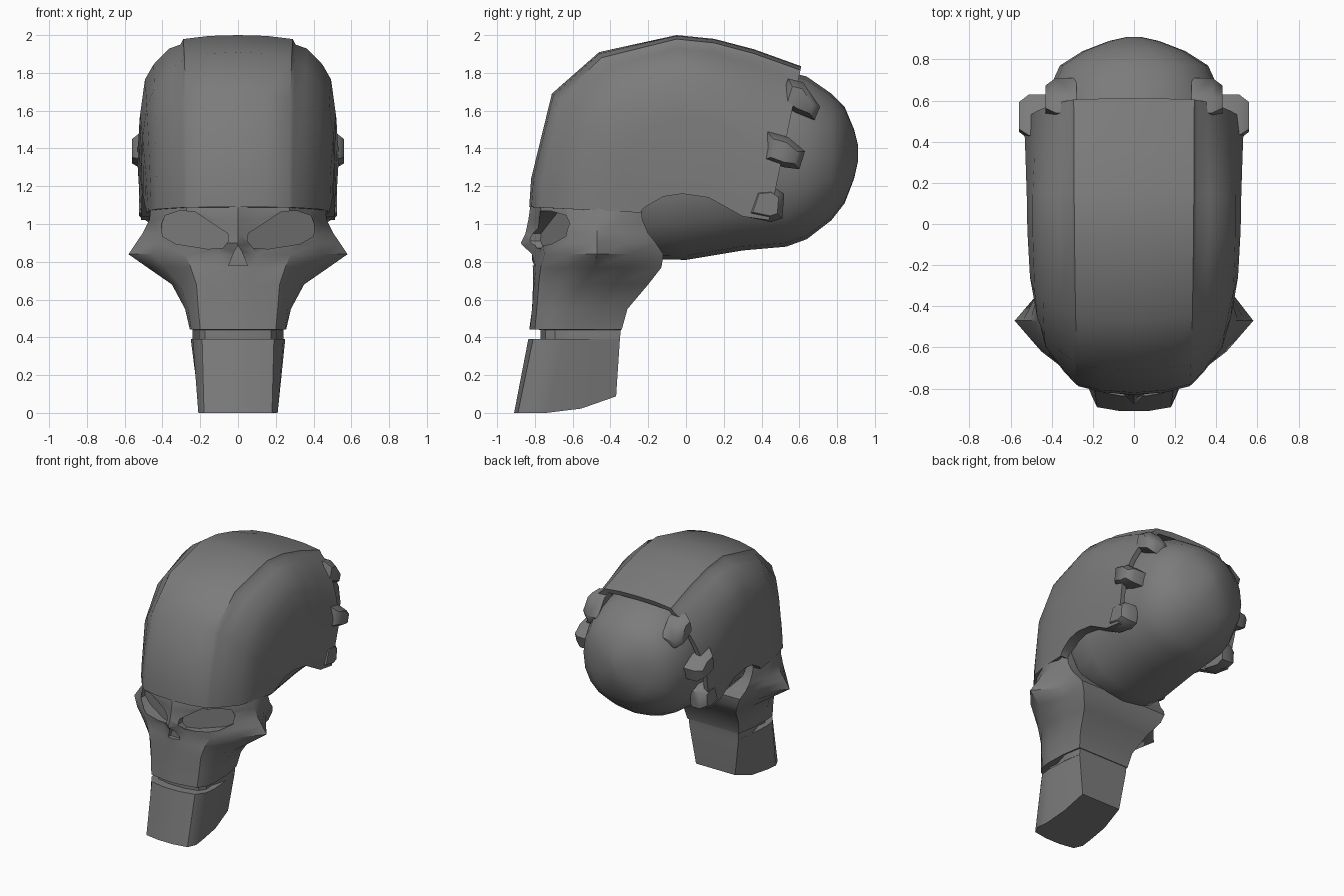
import bpy, bmesh, math
from mathutils import Vector

if "Cube" in bpy.data.objects:
    bpy.data.objects.remove(bpy.data.objects["Cube"])

grey = bpy.data.materials.new("dark grey")
grey.diffuse_color = (0.2, 0.2, 0.2, 1)
grey.use_nodes = True
grey.node_tree.nodes["Principled BSDF"].inputs["Base Color"].default_value = grey.diffuse_color


def make(name, verts, faces):
    me = bpy.data.meshes.new(name)
    me.from_pydata(verts, [], faces)
    bm = bmesh.new()
    bm.from_mesh(me)
    bmesh.ops.recalc_face_normals(bm, faces=bm.faces)
    bm.to_mesh(me)
    bm.free()
    me.materials.append(grey)
    ob = bpy.data.objects.new(name, me)
    bpy.context.collection.objects.link(ob)
    return ob


def loft(name, rings):
    """Closed skin over rings of equal length, capped at both ends."""
    n = len(rings[0])
    verts = [v for r in rings for v in r]
    faces = [(k * n + j, k * n + (j + 1) % n, (k + 1) * n + (j + 1) % n, (k + 1) * n + j)
             for k in range(len(rings) - 1) for j in range(n)]
    faces += [tuple(range(n)), tuple(range(len(verts) - n, len(verts)))]
    return make(name, verts, faces)


def finish(ob, angle):
    """Apply the modifiers and shade smooth with sharp edges kept."""
    bpy.ops.object.select_all(action='DESELECT')
    bpy.context.view_layer.objects.active = ob
    ob.select_set(True)
    for m in list(ob.modifiers):
        bpy.ops.object.modifier_apply(modifier=m.name)
    bpy.ops.object.shade_smooth_by_angle(angle=math.radians(angle))


def lerp(a, b, t):
    return a + (b - a) * t


# Face and jaw: z, front y, corner x, corner y, cheek x, cheek y, back x, back y
levels = [
    (0.00, -.91, .18, -.89, .20, -.74, .19, -.37),
    (0.39, -.835, .19, -.81, .25, -.65, .24, -.35),
    (0.391, -.77, .175, -.745, .20, -.62, .24, -.35),
    (0.44, -.77, .175, -.745, .20, -.62, .24, -.345),
    (0.441, -.83, .20, -.80, .255, -.64, .25, -.34),
    (0.55, -.815, .21, -.79, .28, -.62, .27, -.31),
    (0.68, -.81, .22, -.78, .35, -.55, .33, -.20),
    (0.77, -.81, .25, -.77, .48, -.49, .40, -.13),
    (0.84, -.83, .28, -.75, .58, -.47, .43, -.12),
    (0.90, -.875, .27, -.76, .54, -.47, .46, -.16),
    (0.95, -.85, .28, -.755, .505, -.47, .465, -.20),
    (1.02, -.835, .28, -.76, .47, -.47, .47, -.23),
    (1.09, -.825, .27, -.77, .46, -.47, .47, -.24),
    (1.16, -.80, .26, -.74, .43, -.45, .44, -.26)]
rings = []
for z, yf, xf, yc, xt, yt, xb, yb in levels:
    half = [(xf * .35, max(yf, yc - .025)), (xf, yc),
            (lerp(xf, xt, .5) + .02, lerp(yc, yt, .5) - .01), (xt, yt),
            (xb, lerp(yt, yb, .5)), (xb * .9, yb)]
    loop = [(0, yf)] + half + [(0, yb)] + [(-x, y) for x, y in reversed(half)]
    # the underside of the jaw rises towards the back
    rings.append([(x, y, max(0, (y + .62) * .35) if z == 0 else z) for x, y in loop])
face = loft("face_and_jaw", rings)

# Eye sockets and nose opening are cut into the face
eye = [(.05, .91), (.055, .95), (.23, 1.065), (.31, 1.07), (.385, 1.045),
       (.405, 1.0), (.40, .935), (.33, .895), (.16, .868), (.08, .873)]
nose = [(0, .885), (.022, .85), (.05, .78), (-.05, .78), (-.022, .85)]


def cut(outline, depth):
    c = loft("cutter", [[(x, -1.1, z) for x, z in outline],
                        [(x, depth(x), z) for x, z in outline]])
    c.hide_render = True
    m = face.modifiers.new("cut", 'BOOLEAN')
    m.operation, m.solver, m.object = 'DIFFERENCE', 'EXACT', c
    return c


cutters = [cut([(s * x, z) for x, z in eye], lambda x: lerp(-.77, -.59, (abs(x) - .05) / .35))
           for s in (1, -1)]
cutters.append(cut(nose, lambda x: -.775))
finish(face, 35)
for c in cutters:
    bpy.data.objects.remove(c)

# Helmet shell: centre line from brow to back, paired with the lower side edge
spine = [(-.83, 1.09), (-.82, 1.24), (-.71, 1.69), (-.46, 1.91), (-.05, 2.0),
         (.15, 1.98), (.36, 1.925), (.61, 1.835)]
edge = [(-.24, 1.06), (-.23, 1.08), (-.20, 1.10), (-.12, 1.145), (-.02, 1.16),
        (.12, 1.14), (.30, 1.04), (.44, 1.02)]
# half sections as (x, share of the way down to the edge), with a step beside the middle band
front = [(0, 0), (.15, .02), (.27, .07), (.29, .10), (.34, .19), (.43, .39), (.46, .6),
         (.475, .8), (.485, 1), (.42, 1.0)]
top = [(0, 0), (.15, .005), (.285, .025), (.30, .06), (.36, .085), (.44, .185), (.485, .28),
       (.51, .5), (.50, 1), (.41, 1.0)]
back = [(0, 0), (.15, .005), (.285, .025), (.30, .05), (.345, .10), (.41, .23), (.46, .36),
        (.52, .58), (.50, 1), (.41, 1.0)]
blend = [(front, top, 0), (front, top, 0), (front, top, .3), (front, top, .7),
         (top, back, 0), (top, back, .1), (top, back, .5), (top, back, 1)]
verts, n = [], 2 * len(top) - 1
for i, (a, b, t) in enumerate(blend):
    half = []
    for (x0, f0), (x1, f1) in zip(a, b):
        f = lerp(f0, f1, t)
        half.append((lerp(x0, x1, t) * (1 + .004 * i), lerp(spine[i][0], edge[i][0], f),
                     lerp(spine[i][1], edge[i][1], f)))
    verts += [(-x, y, z) for x, y, z in reversed(half[1:])] + half
faces = [(k * n + j, k * n + j + 1, (k + 1) * n + j + 1, (k + 1) * n + j)
         for k in range(len(spine) - 1) for j in range(n - 1)]
shell = make("helmet_shell", verts, faces)
centre = Vector((0, 0, 1.2))
outward = sum((p.center - centre).dot(p.normal) for p in shell.data.polygons)
if outward < 0:
    shell.data.flip_normals()
m = shell.modifiers.new("thickness", 'SOLIDIFY')
m.thickness, m.offset = .04, -1
finish(shell, 40)

# Cranium bulging out behind: y, lowest z, highest z, half width
slices = [(-.38, .95, 1.6, .30), (-.2, .815, 1.75, .43), (0, .81, 1.84, .455),
          (.3, .86, 1.86, .455), (.53, .88, 1.81, .445), (.64, .92, 1.78, .42),
          (.77, 1.02, 1.69, .36), (.84, 1.11, 1.62, .25), (.89, 1.24, 1.50, .12),
          (.91, 1.33, 1.42, .03)]
rings = []
for y, lo, hi, w in slices:
    ring = []
    for k in range(20):
        c, s = math.cos(k * math.pi / 10), math.sin(k * math.pi / 10)
        ring.append((w * math.copysign(abs(c) ** .87, c), y,
                     (lo + hi) / 2 + (hi - lo) / 2 * math.copysign(abs(s) ** .87, s)))
    rings.append(ring)
finish(loft("cranium", rings), 50)

# Clamping teeth along the rear edge of the shell: inner x, outer x, (y, z) outline
teeth = [
    ("upper", .28, .43, [(.54, 1.77), (.62, 1.75), (.71, 1.62), (.68, 1.55), (.58, 1.59), (.50, 1.64)]),
    ("middle", .40, .56, [(.43, 1.49), (.54, 1.46), (.63, 1.385), (.60, 1.29), (.52, 1.30), (.41, 1.34)]),
    ("lower", .40, .525, [(.36, 1.19), (.46, 1.20), (.52, 1.16), (.51, 1.03), (.45, 1.01), (.31, 1.04)])]
for label, x0, x1, outline in teeth:
    cy = sum(p[0] for p in outline) / 6
    cz = sum(p[1] for p in outline) / 6
    for s, side in ((1, "right"), (-1, "left")):
        rings = [[(s * x, lerp(cy, y, k), lerp(cz, z, k)) for y, z in outline]
                 for x, k in ((x0, 1), (x1 - .05, 1), (x1, .65))]
        finish(loft(f"{label}_tooth_{side}", rings), 55)
